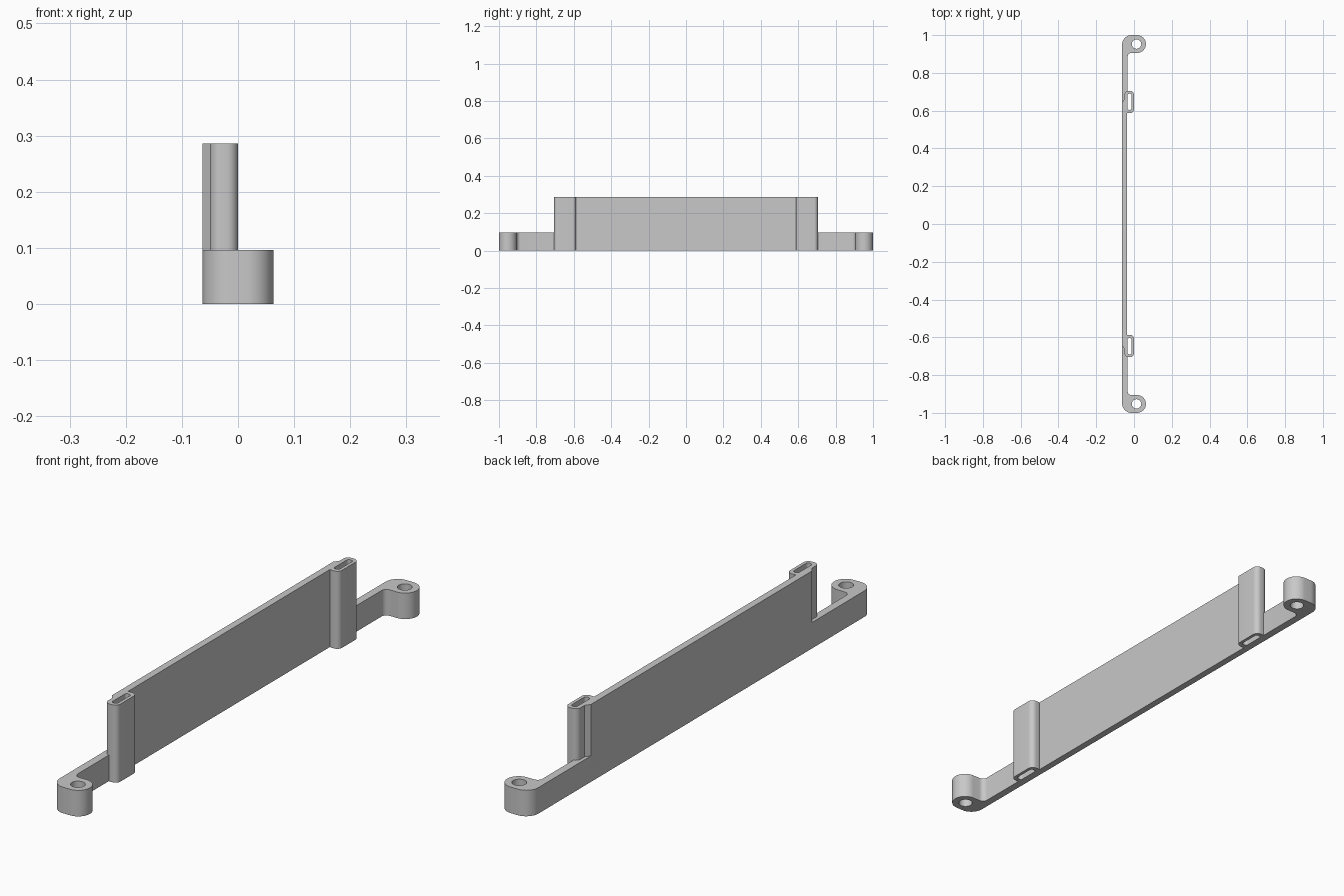
import bpy, bmesh, math

cube = bpy.data.objects.get("Cube")
if cube:
    bpy.data.objects.remove(cube, do_unlink=True)

grey = bpy.data.materials.new("plain grey")
grey.use_nodes = True
colour = (0.58, 0.58, 0.58, 1)
grey.diffuse_color = colour
grey.node_tree.nodes["Principled BSDF"].inputs["Base Color"].default_value = colour

BACK = -0.063        # outer face of the rail
RAIL = -0.034        # inner face of the rail ends
WALL = -0.037        # inner face of the tall wall
LOW, TALL = 0.096, 0.286


def arc(cx, cy, r, start, end, steps=10):
    angles = [math.radians(start + (end - start) * i / steps) for i in range(steps + 1)]
    return [(cx + r * math.cos(a), cy + r * math.sin(a)) for a in angles]


def rounded_box(x0, x1, y0, y1, r):
    return (arc(x1 - r, y1 - r, r, 0, 90) + arc(x0 + r, y1 - r, r, 90, 180)
            + arc(x0 + r, y0 + r, r, 180, 270) + arc(x1 - r, y0 + r, r, 270, 360))


def flip(points):
    return [(x, -y) for x, y in reversed(points)]


def prism(name, loops, height):
    """Fill outline and hole loops, then raise them from the ground."""
    bm = bmesh.new()
    edges = []
    for loop in loops:
        verts = [bm.verts.new((x, y, 0)) for x, y in loop]
        edges += [bm.edges.new((v, verts[i - 1])) for i, v in enumerate(verts)]
    bmesh.ops.triangle_fill(bm, use_beauty=True, edges=edges)
    raised = bmesh.ops.extrude_face_region(bm, geom=bm.faces[:], use_keep_orig=True)
    top = [g for g in raised["geom"] if isinstance(g, bmesh.types.BMVert)]
    bmesh.ops.translate(bm, verts=top, vec=(0, 0, height))
    bmesh.ops.recalc_face_normals(bm, faces=bm.faces[:])
    mesh = bpy.data.meshes.new(name)
    bm.to_mesh(mesh)
    bm.free()
    mesh.materials.append(grey)
    obj = bpy.data.objects.new(name, mesh)
    bpy.context.collection.objects.link(obj)
    bpy.ops.object.select_all(action='DESELECT')
    obj.select_set(True)
    bpy.context.view_layer.objects.active = obj
    bpy.ops.object.shade_smooth_by_angle(angle=math.radians(30))


# Low rail with a drilled, rounded screw ear at each end
ear_x, ear_y, ear_r = 0.0155, 0.9525, 0.0475
fillet = 0.02
half = [(WALL, 0.6), (RAIL, 0.6)]
half += arc(RAIL + fillet, ear_y - ear_r - fillet, fillet, 180, 90, 6)
half += arc(ear_x, ear_y, ear_r, -90, 90, 24)
half += arc(BACK + 0.05, 0.95, 0.05, 90, 180, 12)
hole = arc(ear_x - 0.002, ear_y, 0.025, 0, 345, 23)
prism("rail_with_ears", [half + flip(half), hole, flip(hole)], LOW)

# Tall wall with bevelled outer corners
wall = [(WALL, 0.662), (-0.05, 0.662), (BACK, 0.645)]
prism("tall_wall", [wall + flip(wall)], TALL)

# Hollow upright sleeves at both ends of the wall
sleeve = rounded_box(-0.05, 0, 0.587, 0.705, 0.02)
slot = rounded_box(RAIL, -0.012, 0.604, 0.69, 0.009)
prism("back_sleeve", [sleeve, slot], TALL)
prism("front_sleeve", [flip(sleeve), flip(slot)], TALL)
